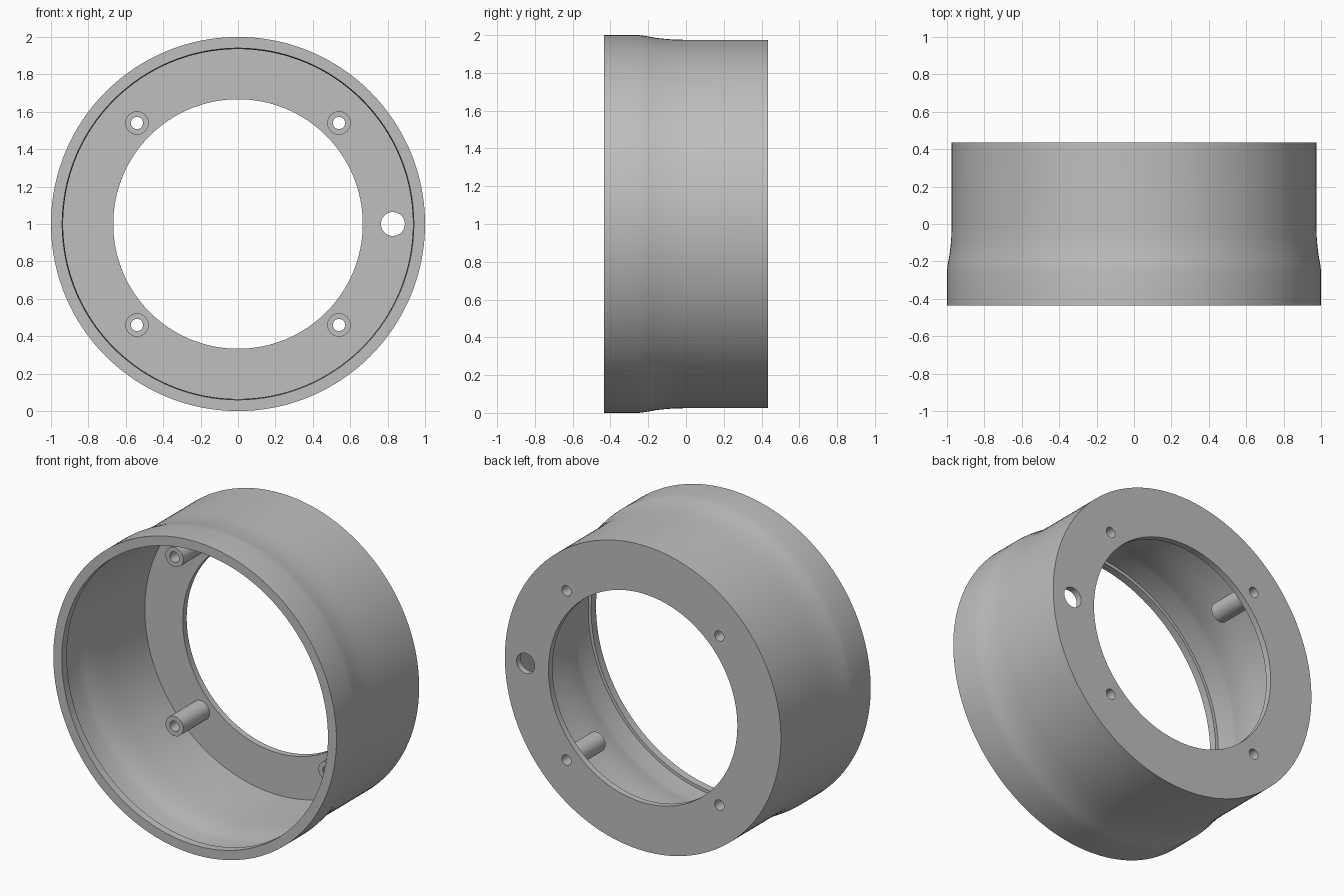
import bpy, bmesh, math
from mathutils import Matrix, Vector

if "Cube" in bpy.data.objects:
    bpy.data.objects.remove(bpy.data.objects["Cube"], do_unlink=True)

FRONT, BACK = -0.435, 0.435
PLATE = 0.395               # inner face of the back plate
CENTRE_Z = 1.0
BOSS = 0.54

grey = bpy.data.materials.new("light_grey")
grey.use_nodes = True
colour = (0.52, 0.52, 0.52, 1)
grey.diffuse_color = colour
grey.node_tree.nodes["Principled BSDF"].inputs["Base Color"].default_value = colour


def finish(name, bm):
    bmesh.ops.recalc_face_normals(bm, faces=bm.faces)
    mesh = bpy.data.meshes.new(name)
    bm.to_mesh(mesh)
    bm.free()
    mesh.materials.append(grey)
    ob = bpy.data.objects.new(name, mesh)
    bpy.context.collection.objects.link(ob)
    return ob


def lathe(name, profile, x, z, steps):
    """Revolve a closed (radius, y) profile about an axis along y."""
    bm = bmesh.new()
    rings = []
    for i in range(steps):
        a = 2 * math.pi * i / steps
        rings.append([bm.verts.new((x + r * math.cos(a), y, z + r * math.sin(a)))
                      for r, y in profile])
    n = len(profile)
    for i, ring in enumerate(rings):
        nxt = rings[(i + 1) % steps]
        for j in range(n):
            k = (j + 1) % n
            bm.faces.new((ring[j], ring[k], nxt[k], nxt[j]))
    return finish(name, bm)


def smooth(ob):
    bpy.ops.object.select_all(action="DESELECT")
    ob.select_set(True)
    bpy.context.view_layer.objects.active = ob
    bpy.ops.object.shade_smooth_by_angle(angle=math.radians(30))


# Flared wall: wide at the front, narrowing in a soft curve
flare = [(1.0, -0.25), (0.997, -0.225), (0.992, -0.195), (0.986, -0.16),
         (0.981, -0.12), (0.977, -0.07), (0.975, 0.0)]
inner = [(r - 0.04, y) for r, y in reversed(flare)]
profile = ([(1.0, FRONT)] + flare + [(0.975, BACK), (0.667, BACK), (0.667, PLATE),
           (0.935, PLATE)] + inner + [(0.96, -0.385), (0.94, -0.385), (0.94, FRONT)])
housing = lathe("housing", profile, 0, CENTRE_Z, 160)

# Screw holes and cable hole through the back plate
corners = [(sx * BOSS, CENTRE_Z + sz * BOSS) for sx in (-1, 1) for sz in (-1, 1)]
holes = [(x, z, 0.033) for x, z in corners] + [(0.828, CENTRE_Z, 0.064)]
bm = bmesh.new()
for x, z, r in holes:
    place = Matrix.Translation(Vector((x, PLATE, z))) @ Matrix.Rotation(math.pi / 2, 4, "X")
    bmesh.ops.create_cone(bm, cap_ends=True, segments=32, radius1=r, radius2=r,
                          depth=0.2, matrix=place)
cutter = finish("hole_cutter", bm)
cutter.hide_render = True

cut = housing.modifiers.new("holes", "BOOLEAN")
cut.operation = "DIFFERENCE"
cut.solver = "EXACT"
cut.object = cutter
bpy.context.view_layer.objects.active = housing
bpy.ops.object.modifier_apply(modifier=cut.name)
bpy.data.objects.remove(cutter, do_unlink=True)
smooth(housing)

# Hollow screw bosses standing on the plate
tube = [(0.063, 0.13), (0.063, PLATE + 0.002), (0.033, PLATE + 0.002), (0.033, 0.13)]
for i, (x, z) in enumerate(corners):
    smooth(lathe(f"screw_boss_{i + 1}", tube, x, z, 32))
